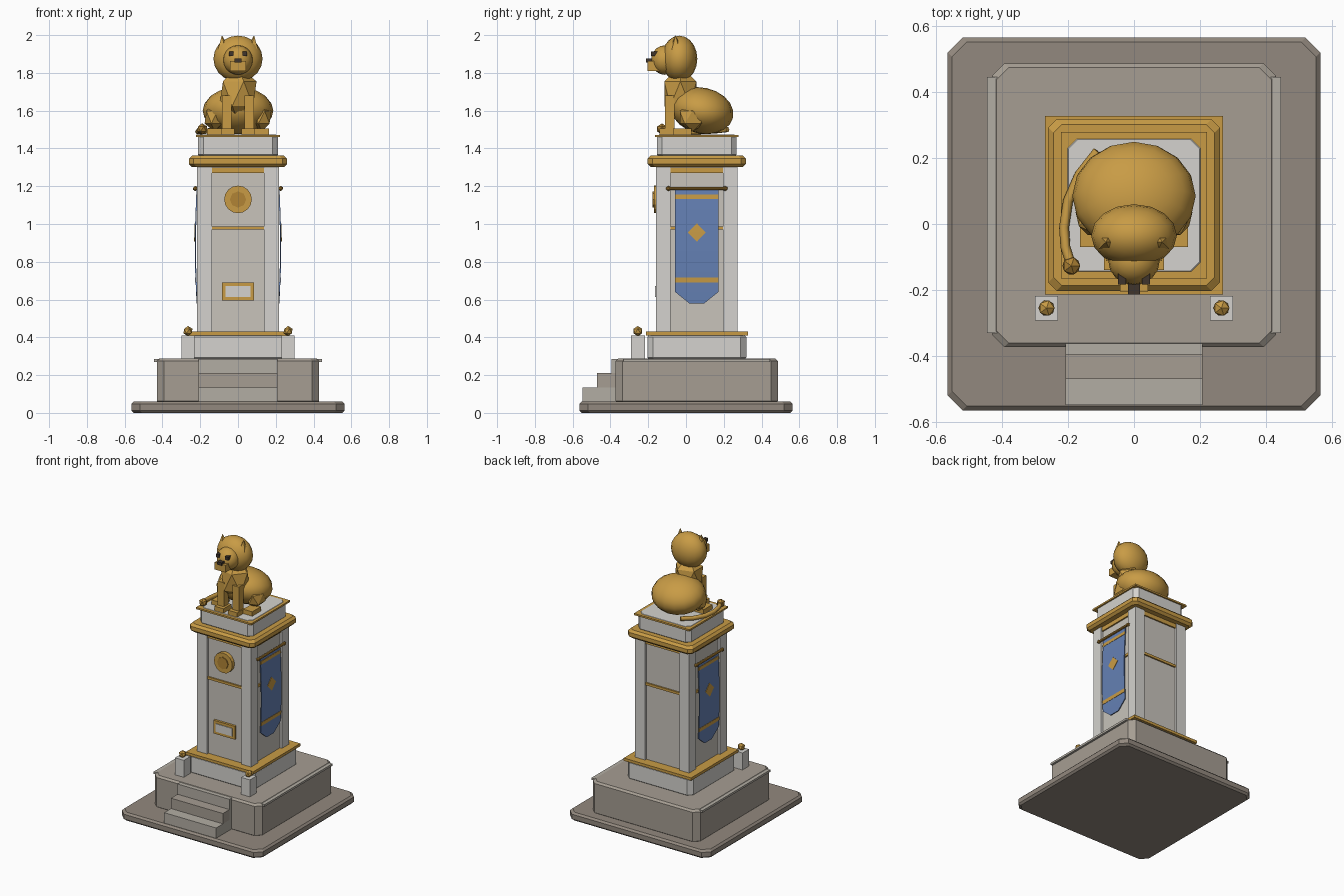
import bpy, bmesh, math
from mathutils import Vector

if "Cube" in bpy.data.objects:
    bpy.data.objects.remove(bpy.data.objects["Cube"])

CY = 0.057  # y centre of the pedestal


def mat(name, r, g, b):
    m = bpy.data.materials.new(name)
    m.diffuse_color = (r, g, b, 1)
    m.use_nodes = True
    m.node_tree.nodes["Principled BSDF"].inputs["Base Color"].default_value = m.diffuse_color
    return m


DARK_STONE = mat("dark_stone", 0.29, 0.25, 0.21)
STONE = mat("stone", 0.38, 0.34, 0.29)
LIGHT_STONE = mat("light_stone", 0.45, 0.42, 0.37)
PANEL = mat("panel_stone", 0.58, 0.55, 0.50)
MARBLE = mat("marble", 0.66, 0.65, 0.62)
GOLD = mat("gold", 0.58, 0.33, 0.06)
DARK_GOLD = mat("dark_gold", 0.44, 0.23, 0.035)
BLUE = mat("banner_blue", 0.13, 0.22, 0.46)
BLACK = mat("dark_detail", 0.05, 0.035, 0.025)


def finish(name, bm, m, smooth=False):
    bmesh.ops.recalc_face_normals(bm, faces=bm.faces)
    me = bpy.data.meshes.new(name)
    bm.to_mesh(me)
    bm.free()
    me.materials.append(m)
    for p in me.polygons:
        p.use_smooth = smooth
    ob = bpy.data.objects.new(name, me)
    bpy.context.collection.objects.link(ob)
    return ob


def box(name, x0, x1, y0, y1, z0, z1, m):
    bm = bmesh.new()
    bmesh.ops.create_cube(bm, size=1)
    bmesh.ops.scale(bm, vec=(x1 - x0, y1 - y0, z1 - z0), verts=bm.verts)
    bmesh.ops.translate(bm, vec=((x0 + x1) / 2, (y0 + y1) / 2, (z0 + z1) / 2), verts=bm.verts)
    return finish(name, bm, m)


def chamfer_block(name, h, cy, z0, z1, c, e, m):
    """Square block of half width h, corners cut by c, top and bottom edges by e."""
    bm = bmesh.new()
    rings = []
    for z, r in ((z0, h - e), (z0 + e, h), (z1 - e, h), (z1, h - e)):
        k = r - c
        pts = [(k, -r), (r, -k), (r, k), (k, r), (-k, r), (-r, k), (-r, -k), (-k, -r)]
        rings.append([bm.verts.new((x, y + cy, z)) for x, y in pts])
    for a, b in zip(rings, rings[1:]):
        for i in range(8):
            j = (i + 1) % 8
            bm.faces.new((a[i], a[j], b[j], b[i]))
    bm.faces.new(rings[0])
    bm.faces.new(rings[-1])
    return finish(name, bm, m)


def ball(name, c, r, m=GOLD, ico=0, smooth=False, tilt=0):
    bm = bmesh.new()
    if ico:
        bmesh.ops.create_icosphere(bm, subdivisions=ico, radius=1)
    else:
        bmesh.ops.create_uvsphere(bm, u_segments=16, v_segments=10, radius=1)
    ob = finish(name, bm, m, smooth)
    ob.location, ob.scale, ob.rotation_euler = c, r, (tilt, 0, 0)
    return ob


def cylinder(name, c, r, depth, axis, n, m, r2=None):
    bm = bmesh.new()
    bmesh.ops.create_cone(bm, cap_ends=True, segments=n, radius1=r,
                          radius2=r if r2 is None else r2, depth=depth)
    ob = finish(name, bm, m)
    ob.location = c
    ob.rotation_euler = Vector(axis).to_track_quat('Z', 'Y').to_euler()
    return ob


# Ground slab, plinth and steps
chamfer_block("ground_slab", 0.565, 0, 0, 0.06, 0.045, 0.013, DARK_STONE)
chamfer_block("plinth", 0.43, CY, 0.05, 0.287, 0.037, 0.013, STONE)
box("plinth_cap", -0.445, 0.445, -0.33, 0.446, 0.27, 0.285, LIGHT_STONE)
for i, (y, z) in enumerate(((-0.548, 0.135), (-0.47, 0.21), (-0.395, 0.284))):
    box(f"step_{i}", -0.208, 0.208, y, -0.31, 0.05, z, (LIGHT_STONE, STONE)[i % 2])

# Pedestal base and corner posts
chamfer_block("pedestal_base", 0.262, CY, 0.28, 0.415, 0.03, 0.012, MARBLE)
box("base_trim", -0.27, 0.27, CY - 0.27, CY + 0.27, 0.41, 0.43, GOLD)
for s in (-1, 1):
    box("post", s * 0.265 - 0.035, s * 0.265 + 0.035, -0.292, -0.218, 0.28, 0.41, MARBLE)
    ball("post_finial", (s * 0.265, -0.255, 0.433), (0.027,) * 3, ico=1)

# Shaft core, corner pilasters and gold bands
box("shaft_core", -0.2, 0.2, CY - 0.2, CY + 0.2, 0.42, 1.31, PANEL)
for sx in (-1, 1):
    for sy in (-1, 1):
        x, y = sx * 0.177, CY + sy * 0.177
        box("pilaster", x - 0.039, x + 0.039, y - 0.039, y + 0.039, 0.42, 1.31, MARBLE)
for name, z0, z1 in (("frieze", 1.27, 1.30), ("mid_band", 0.97, 0.988)):
    box(name + "_front_back", -0.138, 0.138, CY - 0.21, CY + 0.21, z0, z1, GOLD)
    box(name + "_sides", -0.21, 0.21, CY - 0.138, CY + 0.138, z0, z1, GOLD)

# Cornice and upper block
chamfer_block("cornice", 0.26, CY, 1.302, 1.362, 0.025, 0.016, GOLD)
chamfer_block("upper_block", 0.211, CY, 1.355, 1.474, 0.028, 0.012, MARBLE)
box("upper_trim", -0.222, 0.222, CY - 0.222, CY + 0.222, 1.46, 1.472, GOLD)

# Medallion and plaque on the front
cylinder("medallion", (0, -0.15, 1.13), 0.073, 0.04, (0, -1, 0), 16, GOLD)
cylinder("medallion_boss", (0, -0.157, 1.13), 0.043, 0.04, (0, -1, 0), 8, DARK_GOLD)
box("plaque_frame", -0.086, 0.086, -0.16, -0.13, 0.594, 0.69, GOLD)
box("plaque", -0.067, 0.067, -0.164, -0.13, 0.613, 0.671, MARBLE)


# Side banners
def bulge(z):
    return 0.219 + 0.01 * math.sin((1.18 - z) / 0.6 * math.pi * 1.0)


def cloth(name, s, rows, off, m):
    """Hanging strip from (z, half width) rows following the banner bulge."""
    bm = bmesh.new()
    layers = []
    for z, w in rows:
        x = bulge(z) + off
        layers.append([bm.verts.new((s * a, CY + b, z)) for a, b in
                       ((x, -w), (x, w), (x - 0.006, w), (x - 0.006, -w))])
    for a, b in zip(layers, layers[1:]):
        for i in range(4):
            j = (i + 1) % 4
            bm.faces.new((a[i], a[j], b[j], b[i]))
    bm.faces.new(layers[0])
    bm.faces.new(layers[-1])
    finish(name, bm, m)


for s in (-1, 1):
    cloth("banner", s, [(1.185 - 0.109 * i, 0.114) for i in range(6)] + [(0.58, 0.04)], 0, BLUE)
    for z0, z1 in ((1.133, 1.156), (0.69, 0.716)):
        cloth("banner_stripe", s, [(z1, 0.114), (z0, 0.114)], 0.002, GOLD)
    cloth("banner_diamond", s, [(1.003, 0.001), (0.955, 0.048), (0.907, 0.001)], 0.003, GOLD)
    cylinder("banner_rod", (s * 0.226, CY, 1.188), 0.009, 0.3, (0, 1, 0), 8, DARK_GOLD)
    for e in (-1, 1):
        ball("rod_end", (s * 0.226, CY + e * 0.15, 1.188), (0.014,) * 3, DARK_GOLD, ico=1)

# Seated lion: body, chest, head
ball("lion_body", (0, 0.085, 1.6), (0.187, 0.168, 0.122), smooth=True, tilt=-0.22)
ball("lion_chest", (0, -0.03, 1.69), (0.11, 0.1, 0.145), ico=1)
ball("lion_head", (0, -0.035, 1.875), (0.13, 0.095, 0.122), smooth=True)
ball("lion_face", (0, -0.112, 1.868), (0.078, 0.073, 0.078), smooth=True)
box("lion_muzzle", -0.043, 0.043, -0.205, -0.13, 1.81, 1.862, GOLD)
box("lion_nose", -0.018, 0.018, -0.213, -0.17, 1.855, 1.876, BLACK)
for s in (-1, 1):
    box("lion_eye", s * 0.036 - 0.012, s * 0.036 + 0.012, -0.184, -0.15, 1.89, 1.914, BLACK)
    cylinder("lion_ear", (s * 0.082, -0.055, 1.962), 0.034, 0.075, (s * 0.08, 0, 1), 5, GOLD, 0)
    # Legs, thighs and paws
    box("front_leg", s * 0.06 - 0.025, s * 0.06 + 0.025, -0.112, -0.06, 1.472, 1.68, GOLD)
    box("front_paw", s * 0.055 - 0.036, s * 0.055 + 0.036, -0.14, -0.05, 1.472, 1.506, GOLD)
    ball("hind_thigh", (s * 0.125, 0.035, 1.565), (0.058, 0.08, 0.075), ico=1)
    box("hind_paw", s * 0.127 - 0.036, s * 0.127 + 0.036, -0.07, 0.03, 1.472, 1.506, GOLD)

# Tail swept around the left side
cu = bpy.data.curves.new("lion_tail", 'CURVE')
cu.dimensions = '3D'
cu.bevel_depth = 0.015
cu.bevel_resolution = 1
cu.use_fill_caps = True
pts = [(-0.11, 0.22, 1.50), (-0.165, 0.15, 1.492), (-0.2, 0.07, 1.488),
       (-0.212, -0.01, 1.488), (-0.208, -0.07, 1.492), (-0.19, -0.125, 1.5)]
sp = cu.splines.new('POLY')
sp.points.add(len(pts) - 1)
for p, co in zip(sp.points, pts):
    p.co = (*co, 1)
cu.materials.append(GOLD)
bpy.context.collection.objects.link(bpy.data.objects.new("lion_tail", cu))
ball("tail_tuft", (-0.19, -0.127, 1.503), (0.03,) * 3, DARK_GOLD, ico=1)
